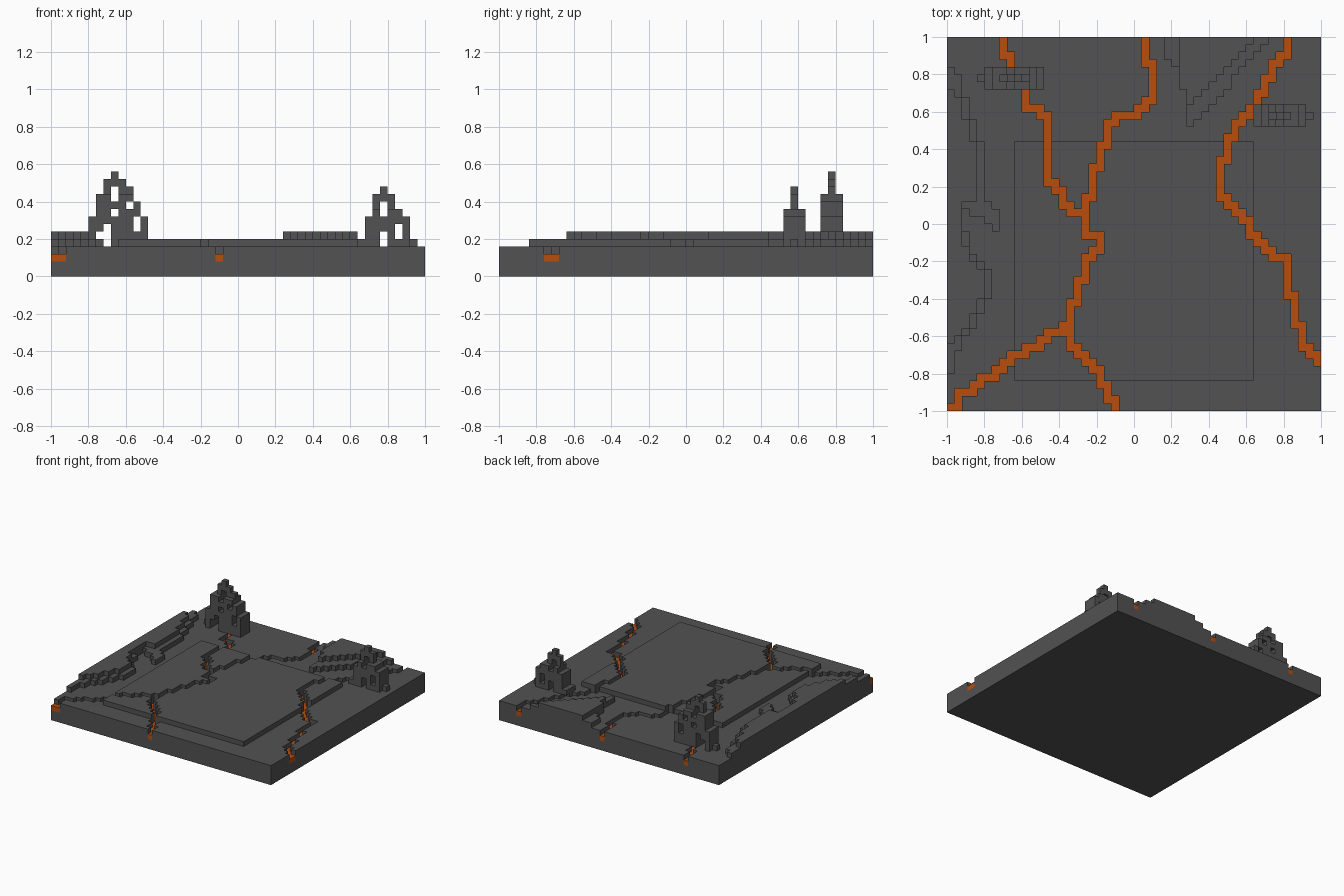
import bpy, bmesh

if "Cube" in bpy.data.objects:
    bpy.data.objects.remove(bpy.data.objects["Cube"])

C = 0.04      # block size
N = 50        # blocks per side


def material(name, rgb):
    m = bpy.data.materials.new(name)
    m.diffuse_color = (*rgb, 1)
    m.use_nodes = True
    m.node_tree.nodes["Principled BSDF"].inputs["Base Color"].default_value = m.diffuse_color
    return m


ROCK = material("dark rock", (0.085, 0.085, 0.085))
LAVA = material("orange lava", (0.48, 0.075, 0.004))


def trace(points):
    """Stair-stepped, edge-connected line of cells through the points."""
    cells = {points[0]}
    for (ax, ay), (bx, by) in zip(points, points[1:]):
        nx, ny = abs(bx - ax), abs(by - ay)
        sx, sy = (1 if bx > ax else -1), (1 if by > ay else -1)
        x, y, ix, iy = ax, ay, 0, 0
        while ix < nx or iy < ny:
            if iy >= ny or (ix < nx and (ix + 0.5) / nx < (iy + 0.5) / ny):
                x, ix = x + sx, ix + 1
            else:
                y, iy = y + sy, iy + 1
            cells.add((x, y))
    return cells


def fill(poly):
    """Cells whose centre lies in the outline."""
    out = set()
    for i in range(N):
        for j in range(N):
            x, y, inside = i + 0.5, j + 0.5, False
            for (ax, ay), (bx, by) in zip(poly, poly[1:] + poly[:1]):
                if (ay > y) != (by > y) and x < ax + (y - ay) * (bx - ax) / (by - ay):
                    inside = not inside
            if inside:
                out.add((i, j))
    return out


def layer(cells, k):
    return {(i, j, k) for i, j in cells}


def ruin(x0, y0, rows, side_top):
    """Pierced crag: front mask from the ground up, three blocks deep low down."""
    out = set()
    for k, row in enumerate(rows, 4):
        for i, ch in enumerate(row):
            if ch == "#" or ch == "+":
                out.add((x0 + i, y0, k))
            if ch == "#" and k <= side_top:
                out |= {(x0 + i, y0 - 1, k), (x0 + i, y0 + 1, k)}
    return out


# Lava channels
left_stream = trace([(7, 49), (7, 47), (8, 47), (8, 46), (10, 42), (10, 40), (12, 40),
                     (12, 39), (13, 39), (13, 30), (15, 29), (15, 28), (17, 26), (18, 26)])
middle_stream = trace([(26, 49), (26, 46), (27, 46), (27, 41), (25, 40), (25, 39), (22, 39),
                       (22, 38), (21, 38), (21, 36), (20, 35), (20, 32), (19, 32), (19, 29),
                       (18, 28), (18, 23), (20, 23), (20, 21), (19, 21), (19, 20), (18, 20),
                       (18, 17), (17, 17), (17, 14), (16, 14), (16, 8), (18, 7), (20, 5),
                       (20, 4), (21, 2), (22, 1), (22, 0)])
front_branch = trace([(16, 11), (15, 11), (15, 10), (13, 10), (13, 9), (11, 8), (9, 7),
                      (7, 6), (7, 5), (4, 4), (4, 3), (1, 2), (1, 0), (0, 0)])
right_stream = trace([(45, 49), (45, 48), (44, 47), (43, 46), (43, 45), (42, 43), (41, 42),
                      (41, 41), (40, 40), (40, 39), (38, 38), (38, 36), (37, 36), (37, 34),
                      (36, 33), (36, 28), (37, 28), (38, 27), (38, 26), (40, 25), (40, 23),
                      (42, 22), (42, 21), (45, 20), (45, 15), (46, 15), (46, 11), (47, 11),
                      (47, 8), (48, 8), (48, 7), (49, 7), (49, 6)])
channel = left_stream | middle_stream | front_branch | right_stream

# Ground, raised plateau and hills, all cut by the channels
every = {(i, j) for i in range(N) for j in range(N)}
dry = every - channel
ground = layer(every, 0) | layer(every, 1) | layer(dry, 2) | layer(dry, 3)
plateau = layer({c for c in dry if 9 <= c[0] < 41 and 4 <= c[1] < 36}, 4)

west_low = fill([(0, 46), (1, 46), (5, 35), (5, 28), (7, 27), (7, 24), (6, 24), (5, 26), (2, 27),
                 (2, 25), (4, 20), (6, 19), (6, 16), (4, 12), (1.6, 8.5), (1, 5), (0, 5)])
west_high = fill([(0, 43), (1, 43), (4, 35), (4, 28), (2, 28), (2, 24), (3, 21), (5, 18),
                  (5, 16), (3, 12), (1, 9), (0, 9)])
back_low = fill([(29, 50), (29, 48), (31, 46), (31, 44), (32, 43), (32, 38), (33, 38),
                 (36, 41.5), (43, 50)])
back_high = fill([(31, 50), (31, 44), (32, 43), (32, 41), (33, 41), (36, 44), (41, 50)])
west_hill = layer(west_low & dry, 4) | layer(west_high & dry, 5)
back_hill = layer(back_low & dry, 4) | layer(back_high & dry, 5)

# Pierced crags ('+' is one block deep, '#' three)
left_crag = ruin(4, 44, ["+#..#####", ".#..#####", ".##.###.#", ".######.#", "..##.###",
                         "..####.#", "..##.##", "...#.##", "...###", "....#"], 10)
right_crag = ruin(41, 39, ["###.###+", ".##.#.#", ".####.#", ".######", "..#.##",
                           "..#.#", "..###", "...#"], 8)

parts = [("ground", ground, ROCK), ("lava_streams", layer(channel, 2), LAVA),
         ("plateau", plateau, ROCK), ("west_hill", west_hill, ROCK),
         ("back_hill", back_hill, ROCK), ("left_crag", left_crag, ROCK),
         ("right_crag", right_crag, ROCK)]
solid = set().union(*(cells for _, cells, _ in parts))

# Block face corners for each outward direction
SIDES = {(1, 0, 0): ((1, 0, 0), (1, 1, 0), (1, 1, 1), (1, 0, 1)),
         (-1, 0, 0): ((0, 0, 0), (0, 0, 1), (0, 1, 1), (0, 1, 0)),
         (0, 1, 0): ((0, 1, 0), (0, 1, 1), (1, 1, 1), (1, 1, 0)),
         (0, -1, 0): ((0, 0, 0), (1, 0, 0), (1, 0, 1), (0, 0, 1)),
         (0, 0, 1): ((0, 0, 1), (1, 0, 1), (1, 1, 1), (0, 1, 1)),
         (0, 0, -1): ((0, 0, 0), (0, 1, 0), (1, 1, 0), (1, 0, 0))}


def build(name, cells, mat):
    """Mesh of the outer block faces only."""
    bm, verts = bmesh.new(), {}
    for x, y, z in sorted(cells):
        for (dx, dy, dz), corners in SIDES.items():
            if (x + dx, y + dy, z + dz) in solid:
                continue
            loop = []
            for a, b, c in corners:
                p = (x + a, y + b, z + c)
                if p not in verts:
                    verts[p] = bm.verts.new((p[0] * C - 1, p[1] * C - 1, p[2] * C))
                loop.append(verts[p])
            bm.faces.new(loop)
    mesh = bpy.data.meshes.new(name)
    bm.to_mesh(mesh)
    bm.free()
    mesh.materials.append(mat)
    bpy.context.collection.objects.link(bpy.data.objects.new(name, mesh))


for part in parts:
    build(*part)
